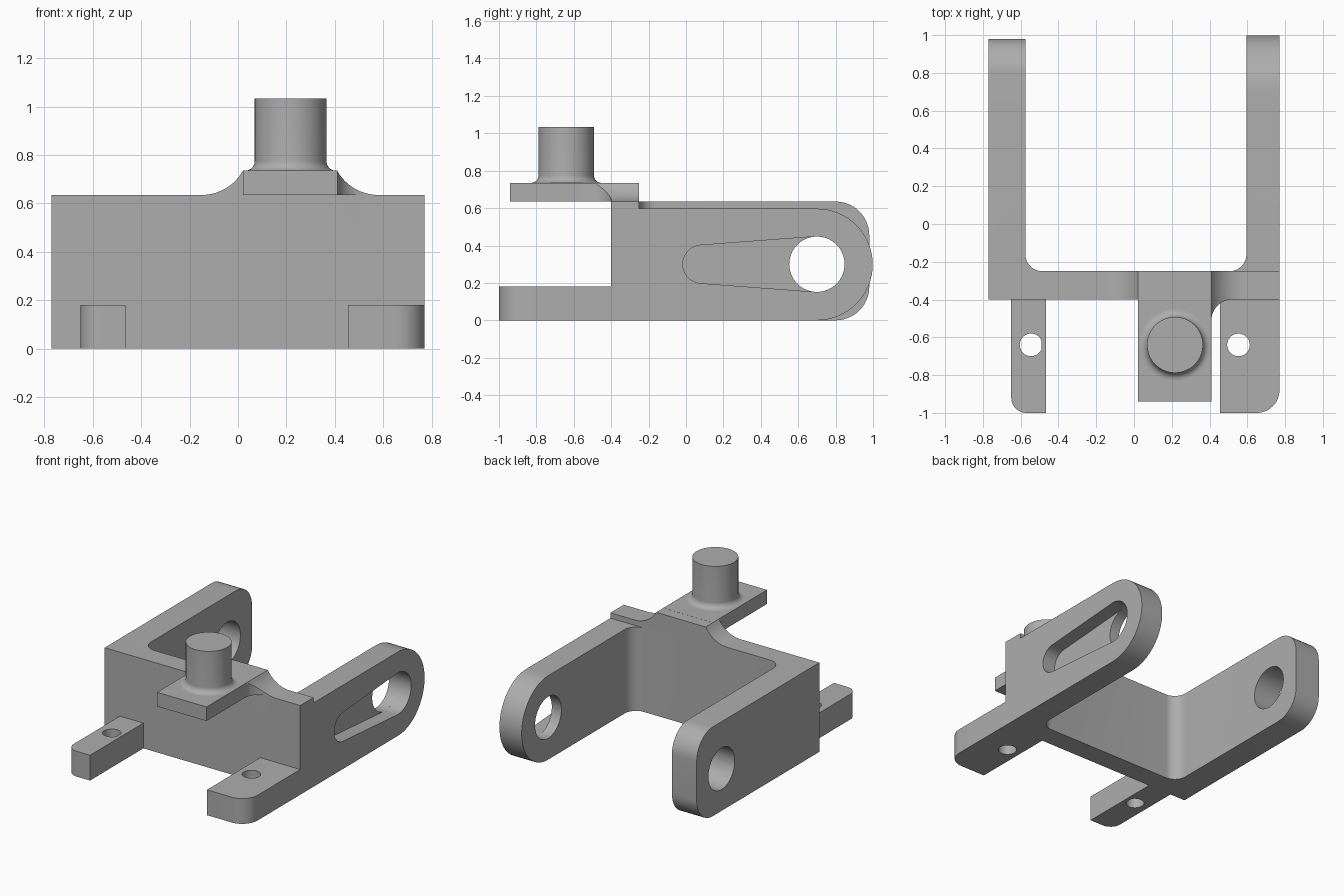
import bpy, bmesh, math

if "Cube" in bpy.data.objects:
    bpy.data.objects.remove(bpy.data.objects["Cube"])

grey = bpy.data.materials.new("machined grey")
grey.diffuse_color = (0.42, 0.42, 0.42, 1)
grey.use_nodes = True
grey.node_tree.nodes["Principled BSDF"].inputs["Base Color"].default_value = grey.diffuse_color


def arc(cx, cy, r, a0, a1, n=12):
    """Points on an arc, angles in degrees."""
    return [(cx + r * math.cos(math.radians(a0 + (a1 - a0) * i / n)),
             cy + r * math.sin(math.radians(a0 + (a1 - a0) * i / n))) for i in range(n + 1)]


def prism(name, pts, axis, lo, hi):
    """Extrude a closed 2D outline along an axis; x takes (y,z), y takes (x,z), z takes (x,y)."""
    place = {"x": lambda p, t: (t, p[0], p[1]),
             "y": lambda p, t: (p[0], t, p[1]),
             "z": lambda p, t: (p[0], p[1], t)}[axis]
    bm = bmesh.new()
    a = [bm.verts.new(place(p, lo)) for p in pts]
    b = [bm.verts.new(place(p, hi)) for p in pts]
    bm.faces.new(a)
    bm.faces.new(b)
    for i in range(len(pts)):
        j = (i + 1) % len(pts)
        bm.faces.new((a[i], a[j], b[j], b[i]))
    bmesh.ops.recalc_face_normals(bm, faces=bm.faces)
    mesh = bpy.data.meshes.new(name)
    bm.to_mesh(mesh)
    bm.free()
    mesh.materials.append(grey)
    ob = bpy.data.objects.new(name, mesh)
    bpy.context.collection.objects.link(ob)
    return ob


def boolean(target, other, op):
    """Apply an exact boolean and remove the helper."""
    mod = target.modifiers.new(op, "BOOLEAN")
    mod.object, mod.operation, mod.solver = other, op, "EXACT"
    bpy.context.view_layer.objects.active = target
    bpy.ops.object.modifier_apply(modifier=mod.name)
    bpy.data.objects.remove(other)


def smooth(ob):
    bpy.ops.object.select_all(action="DESELECT")
    ob.select_set(True)
    bpy.context.view_layer.objects.active = ob
    bpy.ops.object.shade_smooth_by_angle(angle=math.radians(25))


def circle(cx, cy, r, n=48):
    return arc(cx, cy, r, 0, 360, n)[:-1]


# Cross wall, with a raised middle that sweeps down to both shoulders
R, sweep = 0.195, math.degrees(math.asin(0.17 / 0.195))
wall = [(-0.77, 0), (0.77, 0), (0.77, 0.635)]
wall += arc(0.58, 0.635 + R, R, 270, 270 - sweep)
wall += arc(-0.15, 0.635 + R, R, 270 + sweep, 270)
wall += [(-0.77, 0.635)]
bracket = prism("bracket", wall, "y", -0.40, -0.25)

# Side arms
left = [(-0.33, 0)] + arc(0.80, 0.18, 0.18, -90, 0) + arc(0.80, 0.455, 0.18, 0, 90) + [(-0.33, 0.635)]
right = [(-0.33, 0)] + arc(0.70, 0.2985, 0.2985, -90, 90, 32) + [(-0.33, 0.597)]
left_arm = prism("left_arm", left, "x", -0.77, -0.575)
right_arm = prism("right_arm", right, "x", 0.595, 0.77)

# Rounded inside corners between wall and arms
r = 0.09
left_corner = prism("left_corner", [(-0.62, -0.30), (-0.575 + r, -0.30)]
                    + arc(-0.575 + r, -0.25 + r, r, 270, 180) + [(-0.62, -0.25 + r)], "z", 0, 0.635)
right_corner = prism("right_corner", [(0.64, -0.30), (0.595 - r, -0.30)]
                     + arc(0.595 - r, -0.25 + r, r, 270, 360) + [(0.64, -0.25 + r)], "z", 0, 0.597)

# Cantilever plate that carries the pin
plate = prism("plate", [(0.02, -0.94), (0.41, -0.94), (0.41, -0.33), (0.02, -0.33)], "z", 0.635, 0.735)

# Gusset between plate and wall, swept in both directions
gusset = prism("gusset", [(0.35, 0.635), (0.58, 0.635)]
               + arc(0.58, 0.635 + R, R, 270, 270 - sweep)[1:] + [(0.35, 0.735)], "y", -0.51, -0.33)
scoop = prism("gusset_cutter", [(0.41, -0.60)] + arc(0.52, -0.51, 0.11, 180, 90)
              + [(0.70, -0.40), (0.70, -0.60)], "z", 0.5, 0.9)
boolean(gusset, scoop, "DIFFERENCE")

# Mounting lugs, each with one rounded outer corner
left_lug = prism("left_lug", arc(-0.57, -0.92, 0.08, 180, 270)
                 + [(-0.465, -1), (-0.465, -0.33), (-0.65, -0.33)], "z", 0, 0.18)
right_lug = prism("right_lug", [(0.455, -0.33), (0.455, -1)]
                  + arc(0.65, -0.88, 0.12, 270, 360) + [(0.77, -0.33)], "z", 0, 0.18)

for part in (left_arm, right_arm, left_corner, right_corner, plate, gusset, left_lug, right_lug):
    boolean(bracket, part, "UNION")

# Pivot bore through both arms
boolean(bracket, prism("bore", circle(0.70, 0.30, 0.148, 64), "x", -1, 1), "DIFFERENCE")
# Tapered pocket in the outer face of the right arm
pocket = arc(0.70, 0.30, 0.148, -94, 94, 32) + arc(0.085, 0.30, 0.102, 94, 266, 20)
boolean(bracket, prism("pocket", pocket, "x", 0.67, 0.9), "DIFFERENCE")
# Bolt holes in the lugs, the left one with a flat side
flat_hole = [(min(x, -0.49), y) for x, y in arc(-0.545, -0.64, 0.06, 24, 336, 32)]
boolean(bracket, prism("left_hole", flat_hole, "z", -0.1, 0.3), "DIFFERENCE")
boolean(bracket, prism("right_hole", circle(0.553, -0.64, 0.06, 32), "z", -0.1, 0.3), "DIFFERENCE")

# Merge leftover coplanar faces
bm = bmesh.new()
bm.from_mesh(bracket.data)
bmesh.ops.remove_doubles(bm, verts=bm.verts, dist=0.0002)
bmesh.ops.dissolve_limit(bm, angle_limit=math.radians(0.5), verts=bm.verts, edges=bm.edges)
bm.to_mesh(bracket.data)
bm.free()
smooth(bracket)

# Pin with a filleted foot, turned about its axis
profile = arc(0.148 + 0.04, 0.735 + 0.04, 0.04, 270, 180, 8) + [(0.148, 1.033)]
bm = bmesh.new()
n = 64
rings = [[bm.verts.new((0.217 + q * math.cos(math.tau * i / n), -0.64 + q * math.sin(math.tau * i / n), z))
          for i in range(n)] for q, z in profile]
for a, b in zip(rings, rings[1:]):
    for i in range(n):
        j = (i + 1) % n
        bm.faces.new((a[i], a[j], b[j], b[i]))
bm.faces.new(rings[-1])
mesh = bpy.data.meshes.new("pin")
bm.to_mesh(mesh)
bm.free()
mesh.materials.append(grey)
pin = bpy.data.objects.new("pin", mesh)
bpy.context.collection.objects.link(pin)
smooth(pin)
